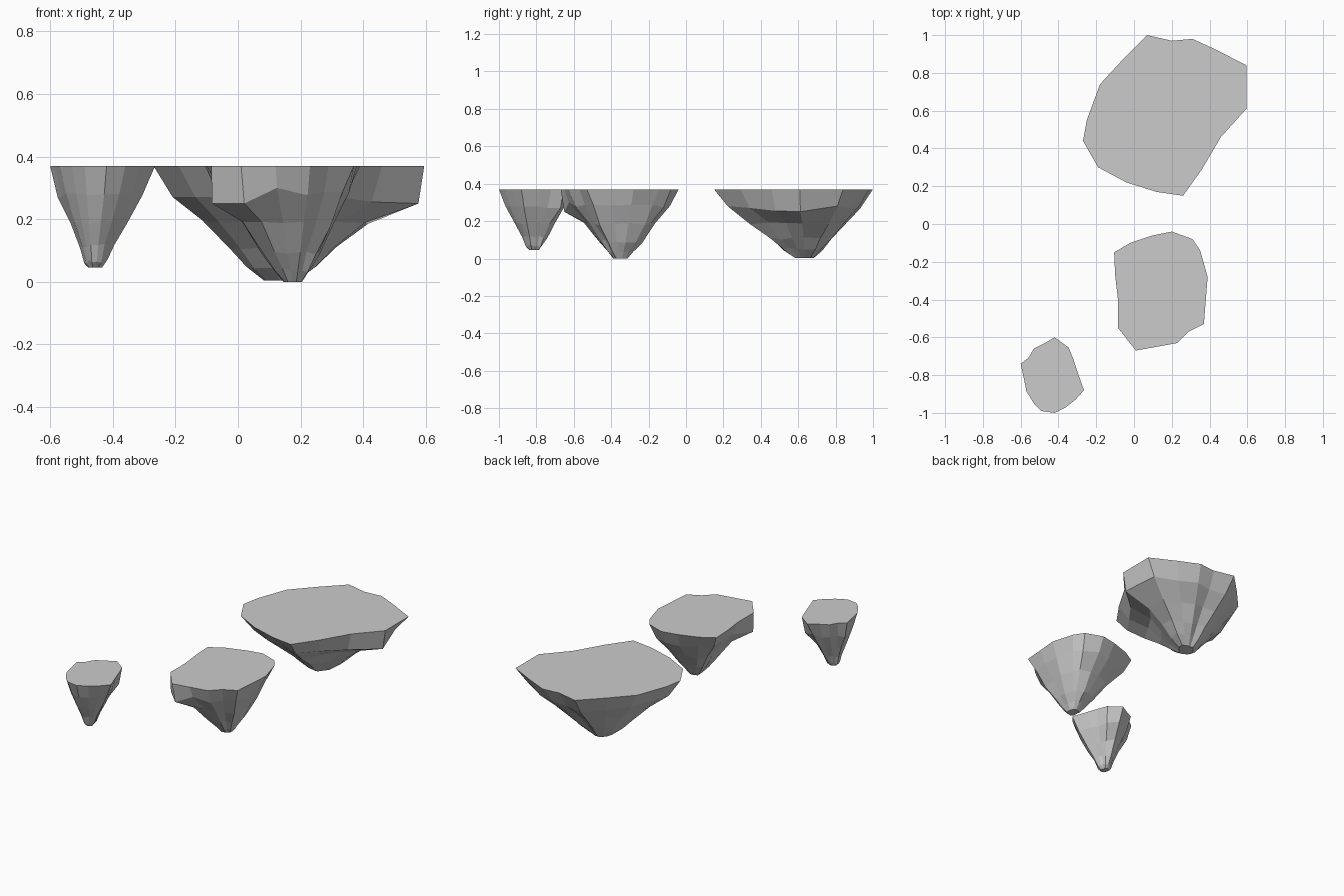
import bpy, bmesh, random

TOP = 0.37
random.seed(4)


def floating_rock(name, outline, tip, rings, ledges):
    """Flat-topped rock: outline shrinks ring by ring towards an off-centre tip.
    rings = (scale, z); ledges = {outline index: (scale, z)} for jutting points."""
    bm = bmesh.new()
    cx, cy = tip
    n = len(outline)
    loops = [[bm.verts.new((x, y, TOP)) for x, y in outline]]
    for level, (scale, z) in enumerate(rings):
        last = level == len(rings) - 1
        loop = []
        for i, (x, y) in enumerate(outline):
            s, h = scale * random.uniform(0.96, 1.04), z
            if level == 0 and i in ledges:
                s, h = ledges[i]
            elif not last:
                h += random.uniform(-0.008, 0.008)
            loop.append(bm.verts.new((cx + (x - cx) * s, cy + (y - cy) * s, h)))
        loops.append(loop)
    # faceted sides
    for a, b in zip(loops, loops[1:]):
        for i in range(n):
            j = (i + 1) % n
            bm.faces.new((a[i], a[j], b[j], b[i]))
    # flat top and blunt tip
    bm.faces.new(loops[0])
    bm.faces.new(loops[-1])
    bmesh.ops.recalc_face_normals(bm, faces=bm.faces)
    mesh = bpy.data.meshes.new(name)
    bm.to_mesh(mesh)
    bm.free()
    obj = bpy.data.objects.new(name, mesh)
    bpy.context.collection.objects.link(obj)
    return obj


# large island at the back, ledge on its right side
floating_rock(
    "large_island",
    [(0.07, 1.0), (-0.06, 0.87), (-0.18, 0.74), (-0.25, 0.55), (-0.27, 0.44),
     (-0.19, 0.30), (-0.04, 0.22), (0.12, 0.17), (0.26, 0.15), (0.36, 0.29),
     (0.46, 0.46), (0.595, 0.61), (0.595, 0.84), (0.44, 0.92), (0.31, 0.98),
     (0.20, 0.97)],
    (0.13, 0.64),
    [(0.83, 0.275), (0.59, 0.19), (0.39, 0.105), (0.25, 0.05), (0.12, 0.004)],
    {11: (0.96, 0.25), 10: (0.90, 0.255)})

# middle island, ledge on its front left corner
floating_rock(
    "middle_island",
    [(0.20, -0.04), (0.10, -0.06), (-0.02, -0.10), (-0.105, -0.15),
     (-0.10, -0.27), (-0.085, -0.40), (-0.085, -0.55), (0.01, -0.67),
     (0.12, -0.65), (0.23, -0.63), (0.29, -0.57), (0.37, -0.53),
     (0.38, -0.40), (0.39, -0.28), (0.35, -0.14), (0.31, -0.08)],
    (0.18, -0.35),
    [(0.84, 0.28), (0.61, 0.185), (0.37, 0.09), (0.22, 0.035), (0.12, 0.0)],
    {6: (0.99, 0.25), 7: (0.94, 0.25), 8: (0.92, 0.30)})

# small island at the front left
floating_rock(
    "small_island",
    [(-0.42, -0.60), (-0.48, -0.635), (-0.53, -0.66), (-0.56, -0.71),
     (-0.60, -0.74), (-0.585, -0.81), (-0.57, -0.885), (-0.53, -0.95),
     (-0.49, -0.99), (-0.42, -1.0), (-0.36, -0.97), (-0.31, -0.93),
     (-0.265, -0.88), (-0.30, -0.78), (-0.32, -0.72), (-0.345, -0.655)],
    (-0.46, -0.815),
    [(0.80, 0.275), (0.55, 0.19), (0.33, 0.115), (0.22, 0.065), (0.13, 0.046)],
    {0: (0.80, 0.29), 15: (0.90, 0.27)})
